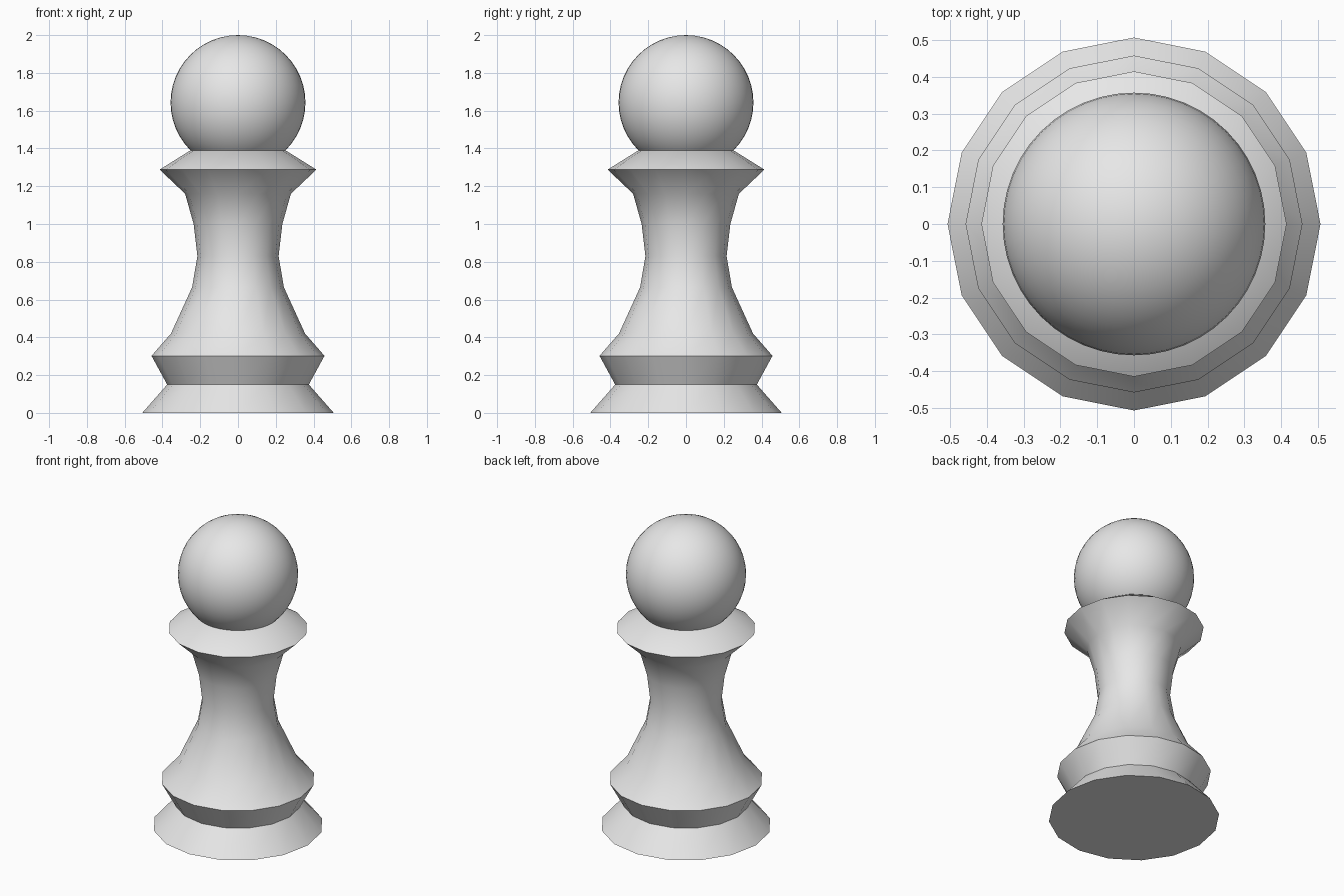
import bpy
import bmesh
import math
from mathutils import Matrix, Vector

cube = bpy.data.objects.get("Cube")
if cube:
    bpy.data.objects.remove(cube, do_unlink=True)

# Single plain grey
grey = bpy.data.materials.new("light grey")
grey.use_nodes = True
COLOUR = (0.8, 0.8, 0.8, 1)
grey.diffuse_color = COLOUR
grey.node_tree.nodes["Principled BSDF"].inputs["Base Color"].default_value = COLOUR


def add_object(name, bm, sharp_angle):
    bmesh.ops.recalc_face_normals(bm, faces=bm.faces)
    mesh = bpy.data.meshes.new(name)
    bm.to_mesh(mesh)
    bm.free()
    mesh.materials.append(grey)
    obj = bpy.data.objects.new(name, mesh)
    bpy.context.collection.objects.link(obj)
    bpy.ops.object.select_all(action="DESELECT")
    obj.select_set(True)
    bpy.context.view_layer.objects.active = obj
    bpy.ops.object.shade_smooth_by_angle(angle=math.radians(sharp_angle))
    return obj


def turned(name, profile, sides, sharp_angle):
    """Lathe a (radius, height) profile and cap both ends."""
    bm = bmesh.new()
    rings = []
    for radius, z in profile:
        angles = [2 * math.pi * i / sides for i in range(sides)]
        rings.append([bm.verts.new((radius * math.cos(a), radius * math.sin(a), z))
                      for a in angles])
    for low, high in zip(rings, rings[1:]):
        for i in range(sides):
            j = (i + 1) % sides
            bm.faces.new((low[i], low[j], high[j], high[i]))
    bm.faces.new(rings[0])
    bm.faces.new(rings[-1])
    return add_object(name, bm, sharp_angle)


# Foot, lower ring, waisted stem and collar
body_profile = [
    (0.507, 0), (0.375, 0.15), (0.458, 0.302), (0.355, 0.42),
    (0.243, 0.665), (0.215, 0.83), (0.235, 1.0), (0.28, 1.16),
    (0.415, 1.288), (0.255, 1.388),
]
turned("body", body_profile, sides=16, sharp_angle=40)

# Ball head resting in the collar
bm = bmesh.new()
bmesh.ops.create_uvsphere(bm, u_segments=48, v_segments=24, radius=0.357,
                          matrix=Matrix.Translation(Vector((0, 0, 1.643))))
add_object("head", bm, sharp_angle=40)
